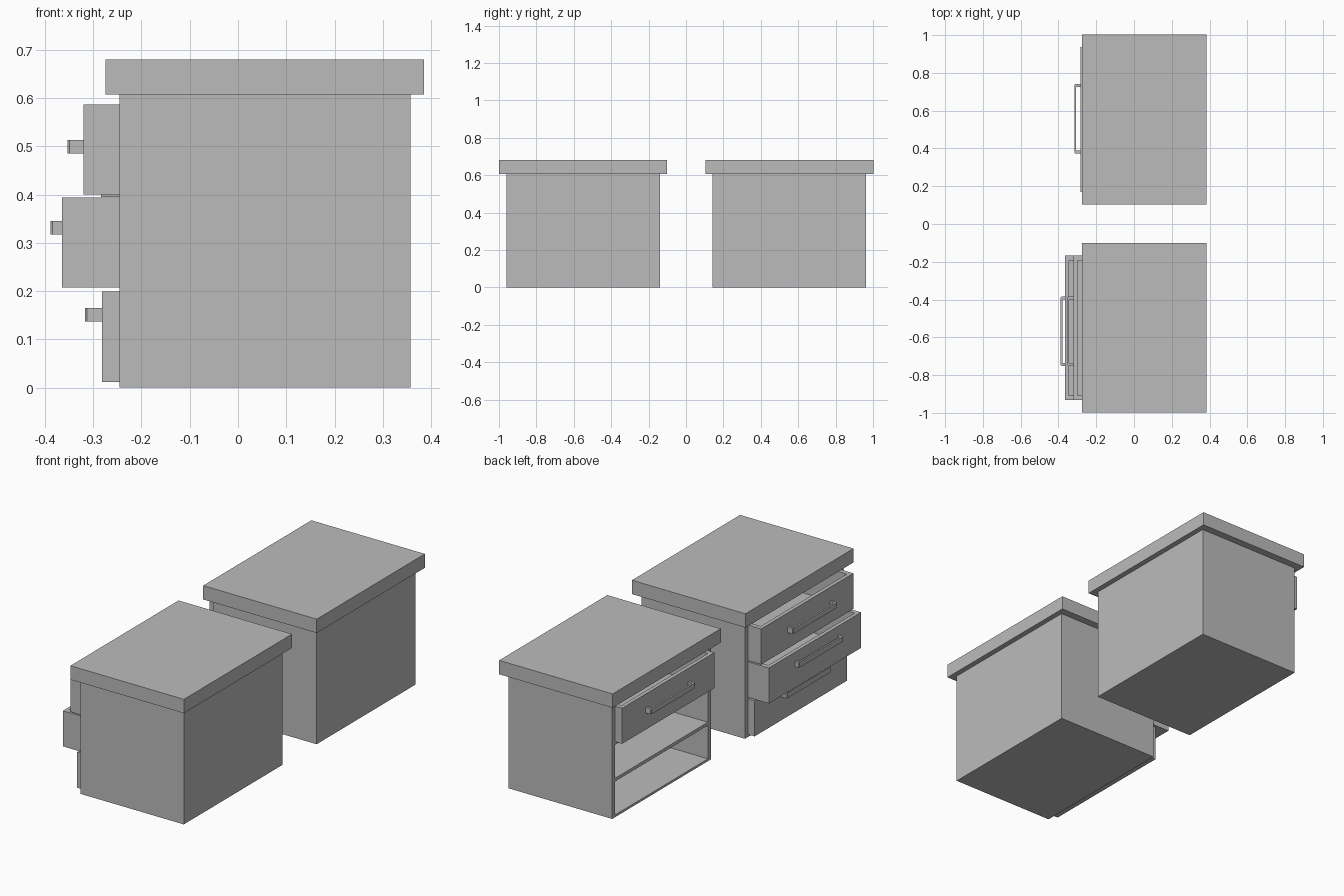
import bpy
import bmesh
from mathutils import Vector

default = bpy.data.objects.get("Cube")
if default:
    bpy.data.objects.remove(default, do_unlink=True)

# Single plain grey
GREY = (0.5, 0.5, 0.5, 1.0)
grey = bpy.data.materials.new("plain_grey")
grey.use_nodes = True
grey.diffuse_color = GREY
grey.node_tree.nodes["Principled BSDF"].inputs["Base Color"].default_value = GREY


def finish(name, bm):
    bmesh.ops.recalc_face_normals(bm, faces=bm.faces[:])
    mesh = bpy.data.meshes.new(name)
    bm.to_mesh(mesh)
    bm.free()
    mesh.materials.append(grey)
    obj = bpy.data.objects.new(name, mesh)
    bpy.context.collection.objects.link(obj)
    return obj


def add_box(bm, low, high):
    low, high = Vector(low), Vector(high)
    verts = bmesh.ops.create_cube(bm, size=1)["verts"]
    for v in verts:
        v.co = (low + high) / 2 + v.co * (high - low)
    return verts


def box(name, low, high):
    bm = bmesh.new()
    add_box(bm, low, high)
    return finish(name, bm)


def open_box(name, low, high, wall, base, side):
    """Box with one face hollowed out: side is the axis vector of the opening."""
    bm = bmesh.new()
    add_box(bm, low, high)
    bm.normal_update()
    face = max(bm.faces, key=lambda f: f.normal.dot(Vector(side)))
    inner = bmesh.ops.extrude_discrete_faces(bm, faces=[face])["faces"][0]
    outer_edges = [e for e in bm.edges if len(e.link_faces) == 1 and inner not in e.link_faces]
    # Shrink the opening to leave a rim, then bridge and sink it
    centre = inner.calc_center_median()
    for v in inner.verts:
        for axis in range(3):
            offset = v.co[axis] - centre[axis]
            if abs(offset) > 1e-5:
                v.co[axis] -= wall[axis] * (1 if offset > 0 else -1)
    bmesh.ops.bridge_loops(bm, edges=outer_edges + list(inner.edges))
    sunk = bmesh.ops.extrude_face_region(bm, geom=[inner])["geom"]
    depth = abs((Vector(high) - Vector(low)).dot(Vector(side))) - base
    bmesh.ops.translate(bm, vec=Vector(side) * -depth,
                        verts=[g for g in sunk if isinstance(g, bmesh.types.BMVert)])
    if inner.is_valid:
        bmesh.ops.delete(bm, geom=[inner], context="FACES_ONLY")
    return finish(name, bm)


def handle(name, front, tip, mid_y, z):
    """Flat U-shaped pull with chamfered corners, extruded upwards."""
    half, leg, bar, cut = 0.183, 0.014, 0.009, 0.004
    upper = [(front, half), (tip + cut, half), (tip, half - cut)]
    inner = [(tip + bar, half - leg), (front, half - leg)]
    outline = (upper + [(x, -y) for x, y in reversed(upper)]
               + [(x, -y) for x, y in reversed(inner)] + inner)
    bm = bmesh.new()
    face = bm.faces.new([bm.verts.new((x, mid_y + y, z - 0.014)) for x, y in outline])
    top = bmesh.ops.extrude_face_region(bm, geom=[face])["geom"]
    bmesh.ops.translate(bm, vec=(0, 0, 0.028),
                        verts=[g for g in top if isinstance(g, bmesh.types.BMVert)])
    return finish(name, bm)


FRONT, BACK, TOP = -0.245, 0.357, 0.607
# Each drawer: name, front x, handle tip x, bottom z, handle z
TOP_OPEN = ("top", -0.32, -0.353, 0.40, 0.499)
MIDDLE = ("middle", -0.365, -0.388, 0.207, 0.331)
BOTTOM = ("bottom", -0.282, -0.317, 0.012, 0.151)
TOP_SHUT = ("top", -0.284, -0.316, 0.395, 0.497)

cabinets = [("front", -0.55, [TOP_OPEN, MIDDLE, BOTTOM]),
            ("rear", 0.553, [TOP_SHUT])]

for label, mid, drawers in cabinets:
    # Carcass, open towards -x
    open_box(label + "_cabinet_body", (FRONT, mid - 0.41, 0), (BACK, mid + 0.41, TOP),
             (0, 0.024, 0.012), 0.025, (-1, 0, 0))
    # Overhanging worktop
    box(label + "_cabinet_top", (-0.275, mid - 0.449, TOP), (0.385, mid + 0.449, 0.68))
    # Shelves between drawers
    for i, z in enumerate((0.187, 0.38)):
        box(f"{label}_shelf_{i + 1}", (FRONT + 0.001, mid - 0.39, z),
            (BACK - 0.02, mid + 0.39, z + 0.017))
    # Drawers and pulls
    for name, x, tip, z, grip in drawers:
        open_box(f"{label}_{name}_drawer", (x, mid - 0.383, z), (x + 0.58, mid + 0.383, z + 0.187),
                 (0.02, 0.025, 0), 0.02, (0, 0, 1))
        handle(f"{label}_{name}_handle", x, tip, mid - 0.018 if label == "front" else mid + 0.004, grip)
